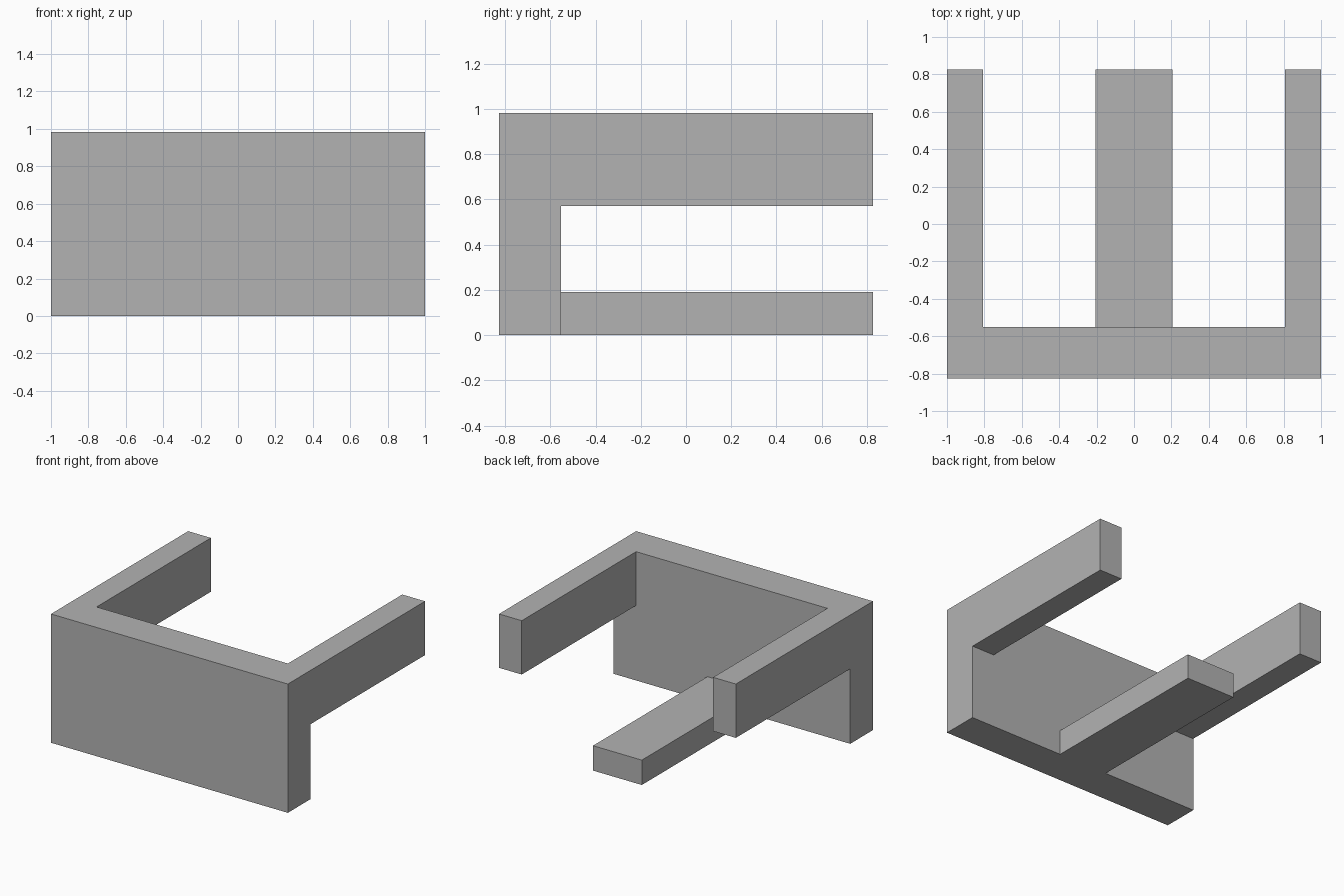
import bpy
import bmesh
from mathutils import Vector

default_cube = bpy.data.objects.get("Cube")
if default_cube:
    bpy.data.objects.remove(default_cube, do_unlink=True)

# Single grey material
GREY = (0.45, 0.45, 0.45, 1.0)
grey = bpy.data.materials.new("plain_grey")
grey.use_nodes = True
grey.diffuse_color = GREY
grey.node_tree.nodes["Principled BSDF"].inputs["Base Color"].default_value = GREY

# Main dimensions
HALF_W, HALF_D, HEIGHT = 1.0, 0.827, 0.983
PANEL_BACK = -0.552     # rear face of the front panel
ARM_INNER = 0.808       # inner face of each side arm
ARM_BOTTOM = 0.572
RAIL_HALF, RAIL_TOP = 0.206, 0.19


def box(name, low, high, open_front=False):
    """Box between two corners; open_front drops the face buried in the panel."""
    low, high = Vector(low), Vector(high)
    bm = bmesh.new()
    bmesh.ops.create_cube(bm, size=1.0)
    bmesh.ops.scale(bm, vec=high - low, verts=bm.verts)
    bmesh.ops.translate(bm, vec=(low + high) / 2, verts=bm.verts)
    if open_front:
        bm.normal_update()
        buried = [f for f in bm.faces if f.normal.y < -0.9]
        bmesh.ops.delete(bm, geom=buried, context='FACES_ONLY')
    mesh = bpy.data.meshes.new(name)
    bm.to_mesh(mesh)
    bm.free()
    mesh.materials.append(grey)
    obj = bpy.data.objects.new(name, mesh)
    bpy.context.collection.objects.link(obj)
    return obj


# Upright panel across the front
box("front_panel", (-HALF_W, -HALF_D, 0), (HALF_W, PANEL_BACK, HEIGHT))

# Upper side arms reaching backwards
for name, x0, x1 in (("left_arm", ARM_INNER, HALF_W),
                     ("right_arm", -HALF_W, -ARM_INNER)):
    box(name, (x0, PANEL_BACK, ARM_BOTTOM), (x1, HALF_D, HEIGHT), True)

# Low central rail
box("center_rail", (-RAIL_HALF, PANEL_BACK, 0), (RAIL_HALF, HALF_D, RAIL_TOP), True)
